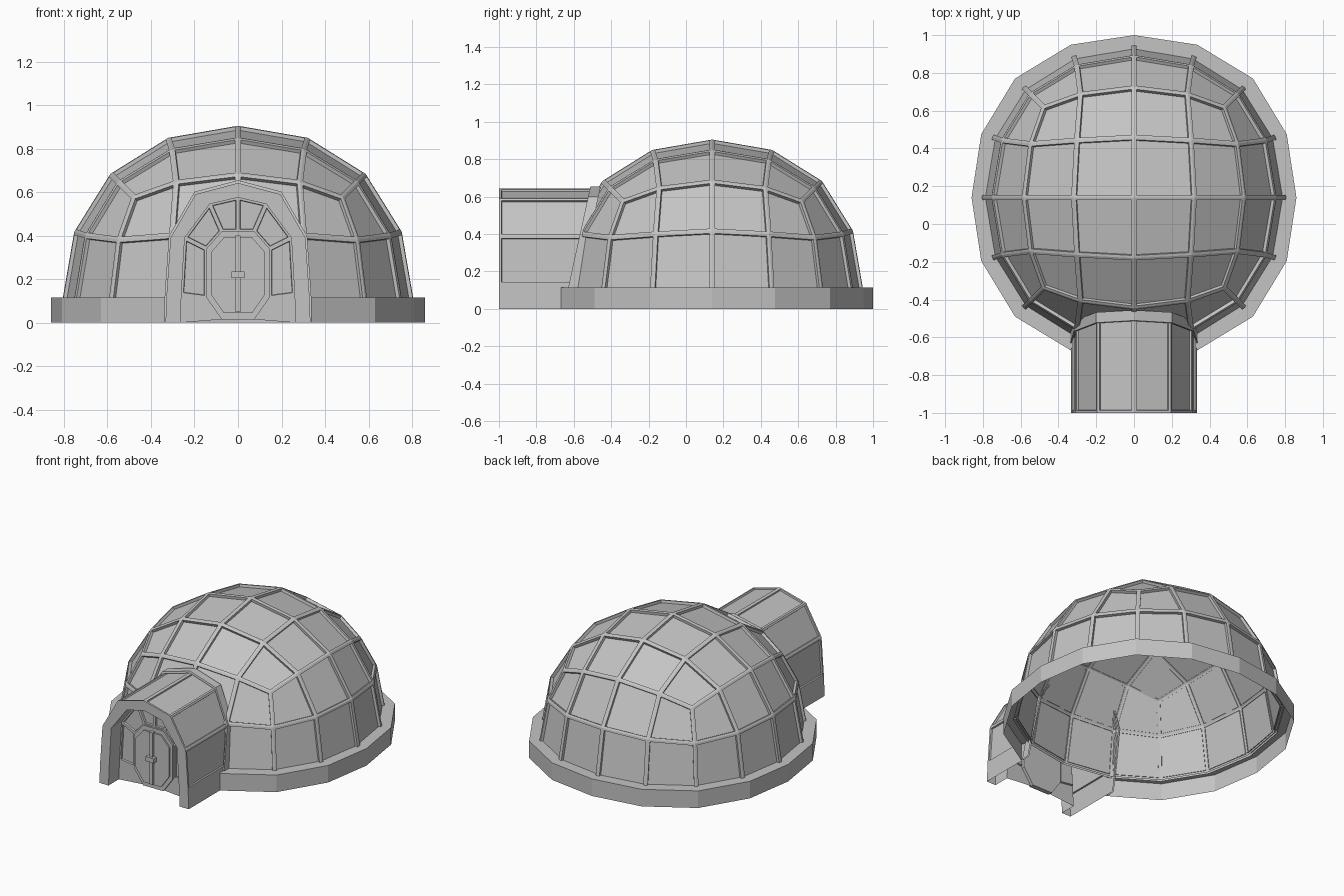
import bpy, bmesh, math
from mathutils import Vector

if "Cube" in bpy.data.objects:
    bpy.data.objects.remove(bpy.data.objects["Cube"], do_unlink=True)

# Single flat colour
GREY = (0.55, 0.55, 0.55, 1)
grey = bpy.data.materials.new("plain grey")
grey.use_nodes = True
grey.diffuse_color = GREY
grey.node_tree.nodes["Principled BSDF"].inputs["Base Color"].default_value = GREY

CENTRE = Vector((0, 0.14, 0.097))
RADIUS = 0.808


def finish(name, bm):
    mesh = bpy.data.meshes.new(name)
    bm.to_mesh(mesh)
    bm.free()
    mesh.materials.append(grey)
    obj = bpy.data.objects.new(name, mesh)
    bpy.context.collection.objects.link(obj)
    return obj


def sink_panels(bm, faces, rib, depth):
    """Leave a raised rib around each face and sink its middle."""
    bmesh.ops.inset_individual(bm, faces=faces, thickness=rib, use_even_offset=True)
    bmesh.ops.inset_individual(bm, faces=faces, thickness=0.002, depth=-depth,
                               use_even_offset=True)


def loft(name, rings, panel_test=None, rib=0.013, depth=0.01):
    """Skin a row of matching open point rings with quads."""
    bm = bmesh.new()
    rows = [[bm.verts.new(p) for p in ring] for ring in rings]
    panels = []
    for r, (a, b) in enumerate(zip(rows, rows[1:])):
        for i in range(len(a) - 1):
            face = bm.faces.new((a[i], b[i], b[i + 1], a[i + 1]))
            if panel_test and panel_test(r, face.calc_center_median()):
                panels.append(face)
    bm.normal_update()
    if panels:
        sink_panels(bm, panels, rib, depth)
    return finish(name, bm)


def mirrored(half):
    return half + [(-x, z) for x, z in reversed(half) if x > 0]


def at_y(profile, y):
    return [(x, y, z) for x, z in profile]


def plate(name, outline, y_front, y_back):
    """Extrude an x-z outline along y."""
    bm = bmesh.new()
    face = bm.faces.new([bm.verts.new((x, y_front, z)) for x, z in outline])
    new = bmesh.ops.extrude_face_region(bm, geom=[face], use_keep_orig=True)["geom"]
    bmesh.ops.translate(bm, verts=[v for v in new if isinstance(v, bmesh.types.BMVert)],
                        vec=(0, y_back - y_front, 0))
    bmesh.ops.recalc_face_normals(bm, faces=bm.faces)
    return finish(name, bm)


def box(name, w, z0, z1, y_front, y_back):
    return plate(name, [(-w, z0), (w, z0), (w, z1), (-w, z1)], y_front, y_back)


# Dome: upper half of a twice-subdivided cube
def half_dome(radius):
    cage = bmesh.new()
    bmesh.ops.create_cube(cage, size=2)
    helper = finish("dome_cage", cage)
    helper.modifiers.new("round", 'SUBSURF').levels = 2
    bm = bmesh.new()
    bm.from_object(helper, bpy.context.evaluated_depsgraph_get())
    bpy.data.objects.remove(helper, do_unlink=True)
    scale = radius / max(v.co.z for v in bm.verts)
    bmesh.ops.scale(bm, verts=bm.verts, vec=(scale, scale, scale))
    bmesh.ops.delete(bm, geom=[v for v in bm.verts if v.co.z < -0.01], context='VERTS')
    bmesh.ops.translate(bm, verts=bm.verts, vec=CENTRE)
    bm.normal_update()
    return bm


finish("dome_panels", half_dome(RADIUS * 0.978))

ribs = half_dome(RADIUS)
middles = list(ribs.faces)
sink_panels(ribs, middles, 0.014, 0.022)
bmesh.ops.delete(ribs, geom=middles, context='FACES')
finish("dome_ribs", ribs)


# Base kerb, slightly squared like the dome, open where the entrance passes through
def arc(radius, z):
    points = []
    for i in range(15):
        a = math.radians(-67.5 + 22.5 * i)
        r = radius * (1 + 0.036 * math.sin(2 * a) ** 2)
        points.append((r * math.cos(a), CENTRE.y + r * math.sin(a), z))
    return points


loft("base_kerb", [arc(0.785, 0.115), arc(0.86, 0.115), arc(0.86, 0)])


# Entrance tunnel running back to the slope of the dome
def on_slope(profile, shift):
    return [(x, -0.63 + 0.22 * z + shift, z) for x, z in profile]


outer = mirrored([(0.333, 0), (0.328, 0.13), (0.31, 0.39), (0.195, 0.59), (0, 0.642)])
inner = mirrored([(0.265, 0), (0.26, 0.13), (0.245, 0.39), (0.13, 0.545), (0, 0.575)])
loft("entrance_tunnel", [at_y(outer, -1), on_slope(outer, 0.03)],
     lambda r, c: c.z > 0.13)

# Collar where the tunnel meets the dome
collar = [(x * 1.025, z * 1.02) for x, z in outer]
loft("tunnel_collar", [on_slope(outer, -0.025), on_slope(collar, -0.025),
                       on_slope(collar, 0.03)])

# Front arch, its reveal and the flat ribbed wall around the door
DOOR_Y = -0.89
door_edge = mirrored([(0.075, 0.015), (0.145, 0.115), (0.145, 0.34), (0.075, 0.42), (0, 0.42)])
loft("entrance_arch",
     [at_y(door_edge, DOOR_Y), at_y(inner, DOOR_Y), at_y(inner, -1), at_y(outer, -1)],
     lambda r, c: r == 0 and c.z > 0.1, rib=0.009, depth=0.012)


# Eight-sided door with a raised leaf, centre strip and handle
def shrink(profile, k):
    return [(x * k, 0.22 + (z - 0.22) * k) for x, z in profile]


plate("door_frame", door_edge, DOOR_Y - 0.012, DOOR_Y + 0.02)
plate("door_leaf", shrink(door_edge, 0.86), DOOR_Y - 0.022, DOOR_Y)
box("door_strip", 0.012, 0.05, 0.4, DOOR_Y - 0.036, DOOR_Y)
box("door_handle", 0.03, 0.205, 0.235, DOOR_Y - 0.05, DOOR_Y)
